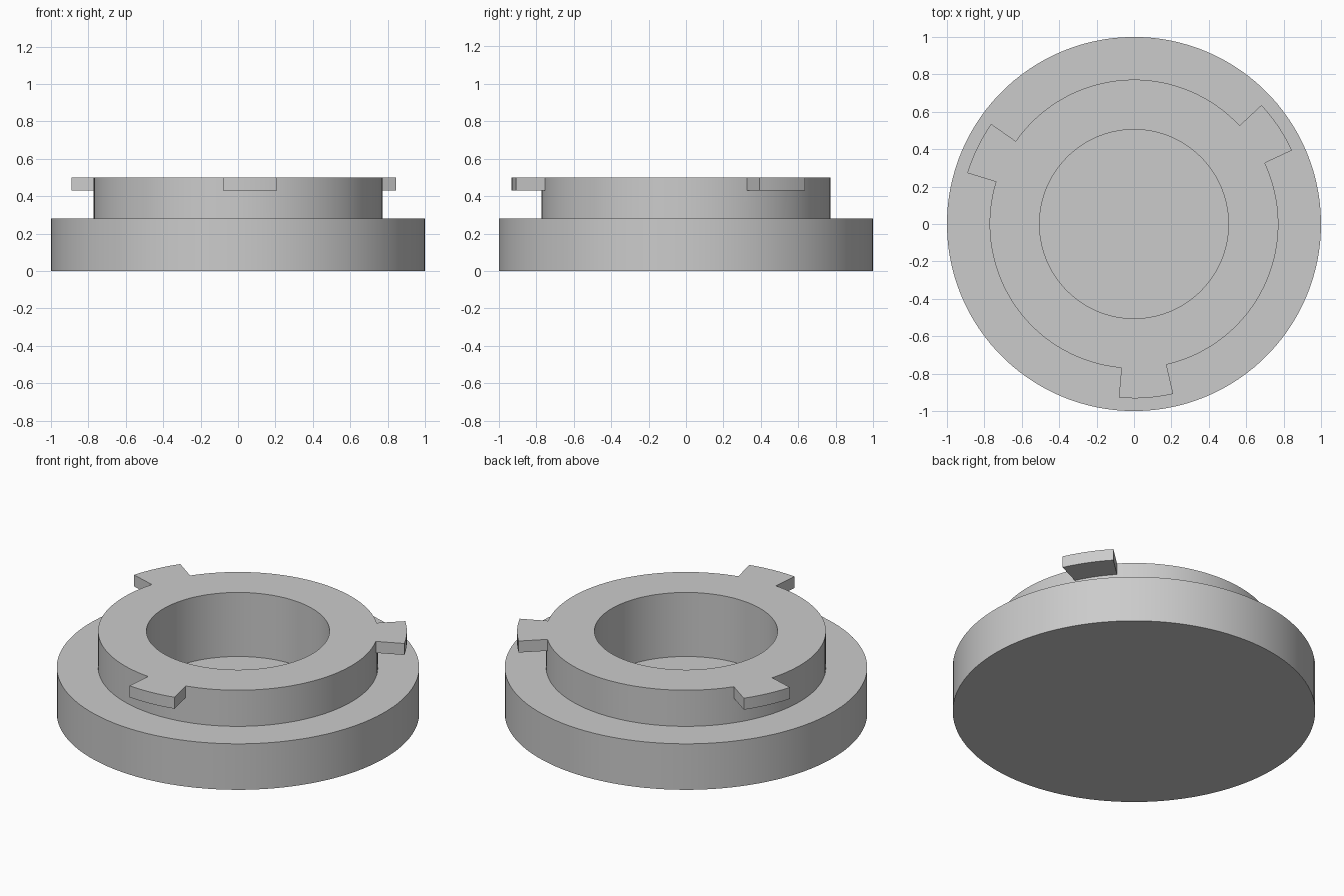
import bpy
import bmesh
from math import cos, sin, radians

old = bpy.data.objects.get("Cube")
if old:
    bpy.data.objects.remove(old, do_unlink=True)

SEGMENTS = 120
STEP = 360 / SEGMENTS
START = -95            # a lug edge falls on the first segment line
LUG_SEGMENTS = 6
R_OUTER, R_COLLAR, R_BORE, R_LUG = 1.0, 0.772, 0.505, 0.932
Z_FLOOR, Z_BASE, Z_LUG, Z_TOP = 0.11, 0.28, 0.43, 0.50

grey = bpy.data.materials.new("plain grey")
grey.use_nodes = True
colour = (0.6, 0.6, 0.6, 1)
grey.diffuse_color = colour
grey.node_tree.nodes["Principled BSDF"].inputs["Base Color"].default_value = colour


def revolve(bm, profile, closed):
    """Turn (radius, height) points into rings; return the face bands between them."""
    angles = [radians(START + STEP * i) for i in range(SEGMENTS)]
    rings = [[bm.verts.new((r * cos(a), r * sin(a), z)) for a in angles]
             for r, z in profile]
    pairs = list(zip(rings, rings[1:]))
    if closed:
        pairs.append((rings[-1], rings[0]))
    else:
        bm.faces.new(rings[0][::-1])
        bm.faces.new(rings[-1])
    bands = []
    for low, high in pairs:
        bands.append([bm.faces.new((low[i], low[(i + 1) % SEGMENTS],
                                    high[(i + 1) % SEGMENTS], high[i]))
                      for i in range(SEGMENTS)])
    return bands


def finish(bm, name):
    bmesh.ops.recalc_face_normals(bm, faces=bm.faces)
    mesh = bpy.data.meshes.new(name)
    bm.to_mesh(mesh)
    bm.free()
    mesh.materials.append(grey)
    obj = bpy.data.objects.new(name, mesh)
    bpy.context.collection.objects.link(obj)
    bpy.ops.object.select_all(action='DESELECT')
    obj.select_set(True)
    bpy.context.view_layer.objects.active = obj
    bpy.ops.object.shade_smooth_by_angle(angle=radians(30))


# Wide base disc with the blind bore sunk into it
bm = bmesh.new()
revolve(bm, [(R_OUTER, 0), (R_OUTER, Z_BASE), (R_BORE, Z_BASE), (R_BORE, Z_FLOOR)], False)
finish(bm, "base_disc")

# Raised collar, with three lugs extruded outward from its top band
bm = bmesh.new()
bands = revolve(bm, [(R_COLLAR, Z_BASE), (R_COLLAR, Z_LUG), (R_COLLAR, Z_TOP),
                     (R_BORE, Z_TOP), (R_BORE, Z_BASE)], True)
lug_faces = [f for i, f in enumerate(bands[1]) if i % (SEGMENTS // 3) < LUG_SEGMENTS]
result = bmesh.ops.extrude_face_region(bm, geom=lug_faces)
for v in result["geom"]:
    if isinstance(v, bmesh.types.BMVert):
        v.co.xy *= R_LUG / R_COLLAR
# Drop any band faces left inside the lugs
inner = [f for f in lug_faces if f.is_valid]
if inner:
    bmesh.ops.delete(bm, geom=inner, context='FACES_ONLY')
finish(bm, "locking_collar")
